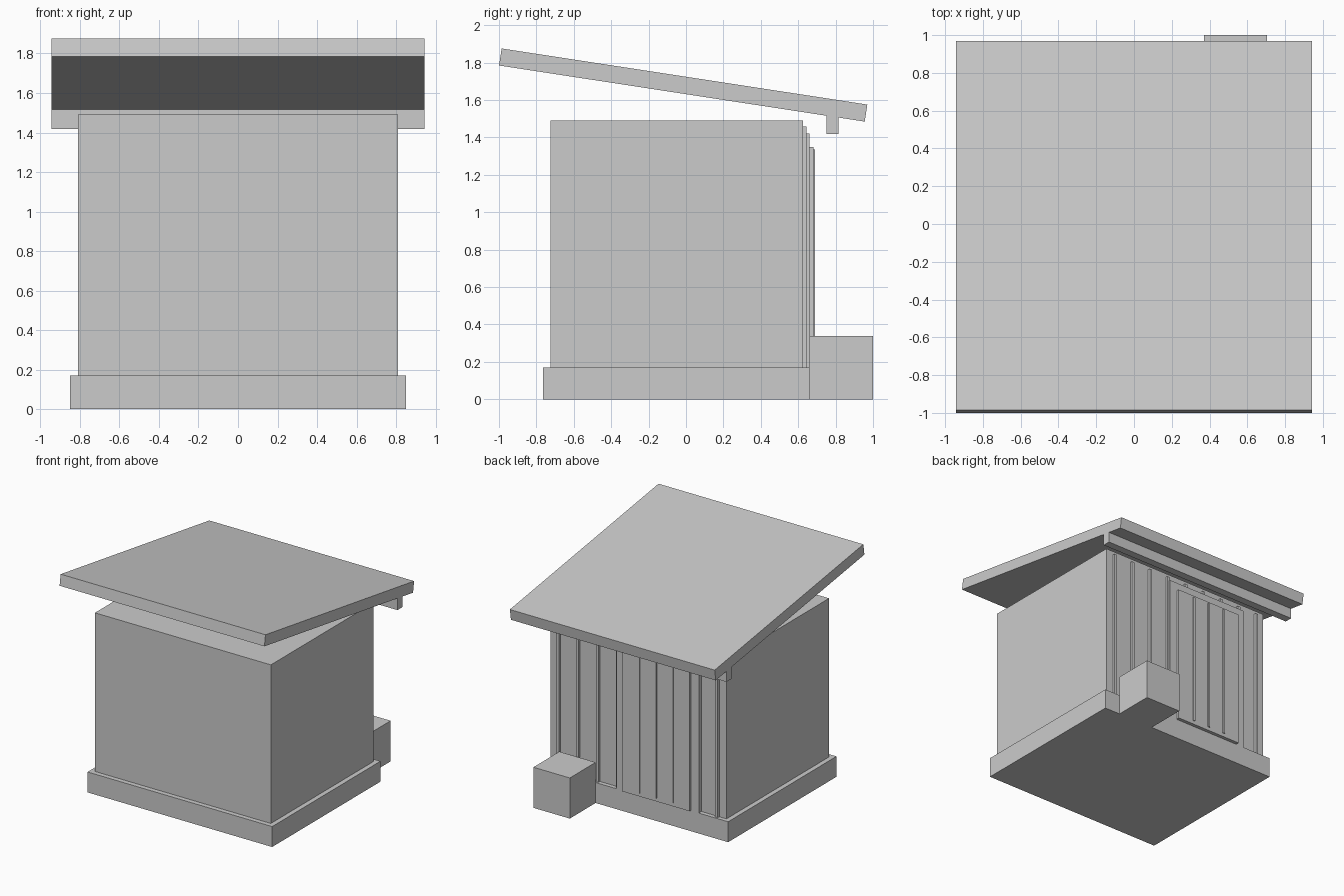
import bpy, math

if "Cube" in bpy.data.objects:
    bpy.data.objects.remove(bpy.data.objects["Cube"])


def box(name, x, y, z):
    """Box from (min, max) ranges on each axis."""
    bpy.ops.mesh.primitive_cube_add(size=1, location=[sum(r) / 2 for r in (x, y, z)])
    ob = bpy.context.object
    ob.name = name
    ob.scale = [r[1] - r[0] for r in (x, y, z)]
    bpy.ops.object.transform_apply(location=False, rotation=False, scale=True)
    return ob


WALL = 0.625    # y of the back wall, where the door is
DOOR_X = -0.20  # centre of the door

# Plinth, cabin and step
box("plinth", (-0.85, 0.85), (-0.765, 0.66), (0, 0.17))
box("cabin_body", (-0.81, 0.81), (-0.725, WALL), (0.17, 1.49))
box("step", (0.37, 0.705), (0.66, 1.0), (0, 0.338))

# Sloping slab roof and the beam under its low edge
roof = box("roof", (-0.943, 0.943), (-1.004, 0.974), (1.634, 1.726))
roof.rotation_euler.x = -math.radians(8.72)
box("roof_beam", (-0.943, 0.943), (0.75, 0.815), (1.418, 1.535))

# Wall battens
for i in range(-4, 5):
    x = i * 0.183
    box("wall_batten", (x - 0.012, x + 0.012), (WALL - 0.01, 0.645), (0.17, 1.457))

# Door frame
for s in (-1, 1):
    x = DOOR_X + s * 0.345
    box("door_jamb", (x - 0.035, x + 0.035), (WALL - 0.01, 0.66), (0.17, 1.42))
box("door_lintel", (DOOR_X - 0.31, DOOR_X + 0.31), (WALL - 0.01, 0.66), (1.35, 1.42))

# Door leaf with thin strips
box("door", (DOOR_X - 0.31, DOOR_X + 0.31), (WALL - 0.01, 0.682), (0.175, 1.35))
for i in (-1, 0, 1):
    x = DOOR_X + i * 0.153
    box("door_strip", (x - 0.009, x + 0.009), (0.67, 0.69), (0.205, 1.335))
